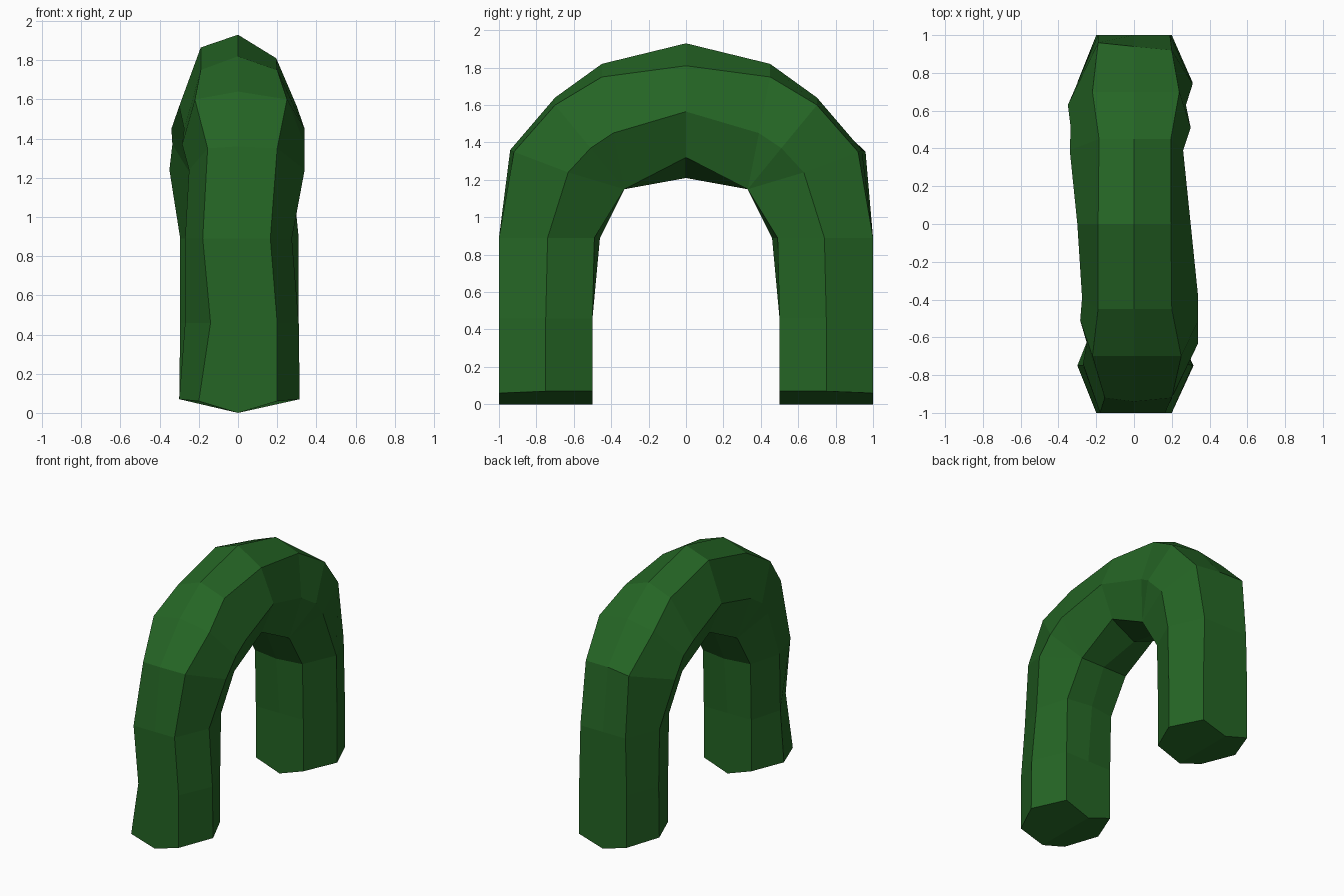
import bpy
import bmesh

old = bpy.data.objects.get("Cube")
if old:
    bpy.data.objects.remove(old, do_unlink=True)

# Lengthwise rails in (y, z), from the rear foot up to the crown
outer_ridge = [(1, 0), (1, .46), (1, .89), (.94, 1.36), (.7, 1.64), (.45, 1.82), (0, 1.93)]
outer_edge = [(1, .06), (1, .46), (1, .89), (.92, 1.35), (.7, 1.6), (.45, 1.75), (0, 1.81)]
side_edge = [(.75, .07), (.75, .46), (.74, .89), (.63, 1.24), (.51, 1.37), (.39, 1.45), (0, 1.565)]
inner_bend = [(.33, 1.15)] * 3
inner_edge = [(.5, .07), (.5, .46), (.49, .89)] + inner_bend + [(0, 1.32)]
inner_ridge = [(.5, 0), (.5, .46), (.46, .89)] + inner_bend + [(0, 1.21)]

# Irregular half widths from the front foot over the crown to the rear foot
outer_right = [.2, .2, .165, .2, .25, .2, .195, .195, .24, .2, .19, .2, .2]
outer_left = [.2, .14, .18, .155, .22, .19, .19, .185, .22, .19, .19, .2, .2]
side_right = [.315, .31, .275, .34, .34, .34, .3, .26, .3, .275, .31, .31, .31]
side_left = [.3, .27, .27, .25, .285, .275, .3, .34, .335, .35, .295, .295, .3]
inner_width = [.2] * len(side_left)
CROWN = len(outer_ridge) - 1


def full_rail(half):
    """Mirror a half rail front to back."""
    front = [(-y, z) for y, z in half]
    return front + half[-2::-1]


def rail_points(half, widths=None, sign=1):
    """Place a rail sideways by its width at every station."""
    rail = full_rail(half)
    widths = widths or [0] * len(rail)
    return [(sign * w, y, z) for w, (y, z) in zip(widths, rail)]


# Slightly higher shoulder on one outer edge
left_outer = rail_points(outer_edge, outer_left, -1)
x, y, z = left_outer[CROWN]
left_outer[CROWN] = (x, y, z + .055)
x, y, z = left_outer[CROWN + 3]
left_outer[CROWN + 3] = (x, y + .04, z)

# Rails in order around the cross-section
rails = [
    rail_points(outer_ridge),
    rail_points(outer_edge, outer_right),
    rail_points(side_edge, side_right),
    rail_points(inner_edge, inner_width),
    rail_points(inner_ridge),
    rail_points(inner_edge, inner_width, -1),
    rail_points(side_edge, side_left, -1),
    left_outer,
]

# Skin the rails into a bent bar
bm = bmesh.new()
grid = [[bm.verts.new(point) for point in rail] for rail in rails]
for i, rail in enumerate(grid):
    neighbour = grid[(i + 1) % len(grid)]
    for j in range(len(rail) - 1):
        bm.faces.new((rail[j], rail[j + 1], neighbour[j + 1], neighbour[j]))

# Foot caps, each folded along the middle
half_count = len(grid) // 2
for end in (0, -1):
    ring = [rail[end] for rail in grid]
    bm.faces.new(ring[:half_count + 1])
    bm.faces.new(ring[half_count:] + ring[:1])

bmesh.ops.remove_doubles(bm, verts=bm.verts[:], dist=.0001)
bmesh.ops.recalc_face_normals(bm, faces=bm.faces[:])

mesh = bpy.data.meshes.new("arch")
bm.to_mesh(mesh)
bm.free()

# Dark green finish
green = bpy.data.materials.new("dark_green")
green.use_nodes = True
colour = (.018, .13, .018, 1)
green.diffuse_color = colour
for node in green.node_tree.nodes:
    if node.type == "BSDF_PRINCIPLED":
        node.inputs["Base Color"].default_value = colour
mesh.materials.append(green)

arch = bpy.data.objects.new("arch", mesh)
bpy.context.scene.collection.objects.link(arch)
